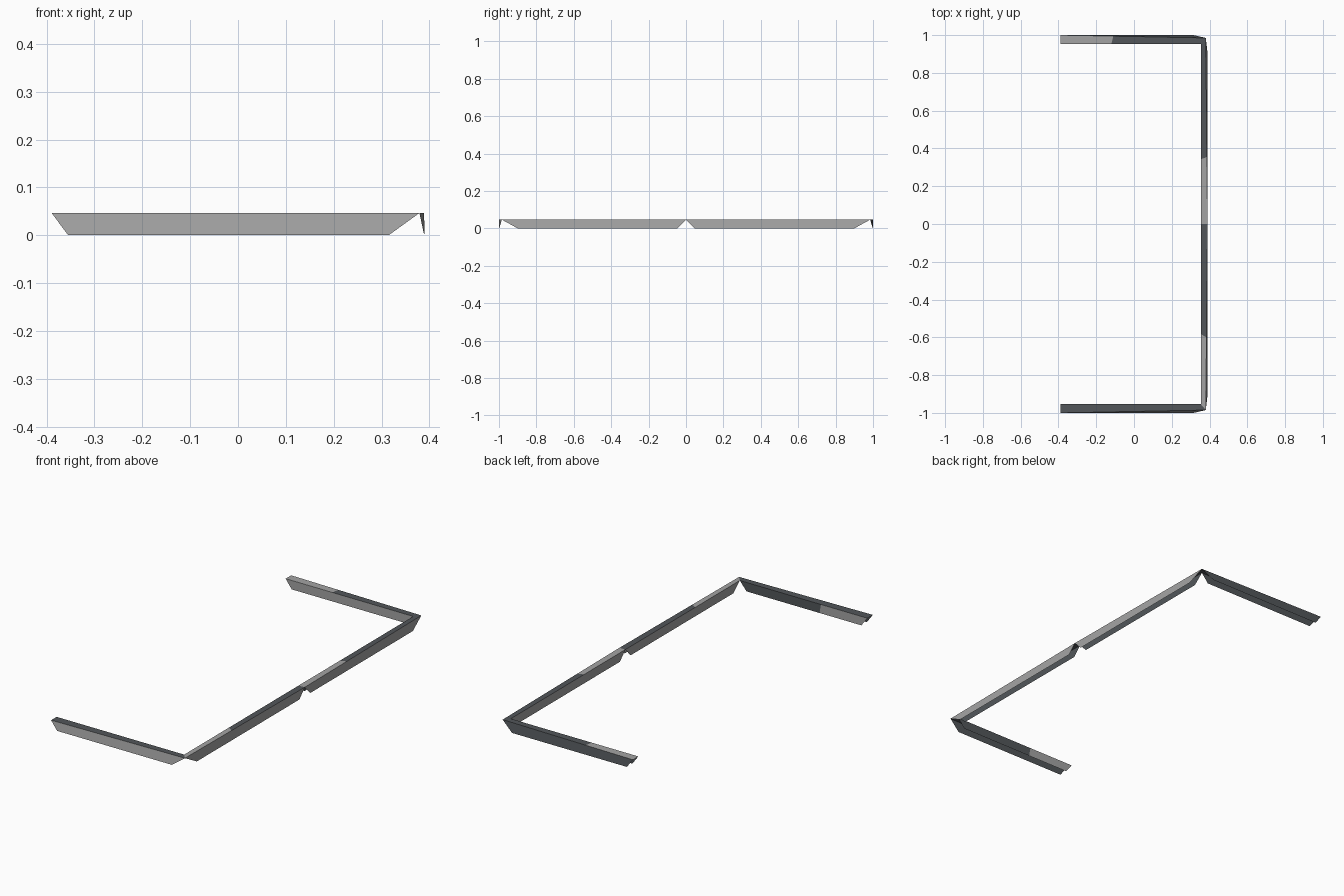
import bpy, bmesh
from mathutils import Vector

if "Cube" in bpy.data.objects:
    bpy.data.objects.remove(bpy.data.objects["Cube"])

H = 0.047      # height of the folded trim
GAP = 0.0004   # offset of each skin from the sheet's middle


def material(name, rgb):
    m = bpy.data.materials.new(name)
    m.diffuse_color = (*rgb, 1)
    m.use_nodes = True
    m.node_tree.nodes["Principled BSDF"].inputs["Base Color"].default_value = m.diffuse_color
    return m


LIGHT, DARK = 0, 1
mats = [material("light_grey", (0.37, 0.37, 0.37)),
        material("dark_grey", (0.085, 0.094, 0.102))]


def sheet(name, edge_a, edge_b, facing, front, back):
    """Thin two-skinned strip between two edges. front/back: list of
    (end fraction along the strip, colour)."""
    a0, a1 = map(Vector, edge_a)
    b0, b1 = map(Vector, edge_b)
    n = (a1 - a0).cross(b0 - a0).normalized()
    if n.dot(Vector(facing)) < 0:
        n.negate()
    bm = bmesh.new()
    for side, bands in ((1, front), (-1, back)):
        start = 0
        for end, colour in bands:
            pts = [a0.lerp(a1, start), a0.lerp(a1, end),
                   b0.lerp(b1, end), b0.lerp(b1, start)]
            off = n * GAP * (side - 1)
            f = bm.faces.new([bm.verts.new(p + off) for p in pts])
            f.normal_update()
            if f.normal.dot(n) * side < 0:
                f.normal_flip()
            f.material_index = colour
            start = end
    me = bpy.data.meshes.new(name)
    bm.to_mesh(me)
    bm.free()
    for m in mats:
        me.materials.append(m)
    bpy.context.collection.objects.link(bpy.data.objects.new(name, me))


CUT = 0.364    # fraction where the end colour changes on the short arms
IN_X, IN_Y = 0.354, 0.954
all_light, all_dark = [(1, LIGHT)], [(1, DARK)]
end_light = [(CUT, LIGHT), (1, DARK)]

for s, label in ((-1, "front"), (1, "back")):
    first = s < 0
    # short arm: flat top lip with an outer and an inner hanging flange
    arm_out = ((-0.39, s, H), (0.38, s * 0.985, H))
    arm_in = ((-0.39, s * IN_Y, H), (IN_X, s * IN_Y, H))
    sheet(label + "_arm_lip", arm_out, arm_in, (0, 0, 1),
          all_dark if first else end_light, end_light)
    sheet(label + "_arm_outer_flange", arm_out,
          ((-0.355, s, 0), (0.315, s, 0)), (0, s, 0),
          all_light if first else all_dark,
          all_dark if first else all_light)
    sheet(label + "_arm_inner_flange", arm_in,
          ((-0.355, s * IN_Y, 0), (0.315, s * IN_Y, 0)), (0, -s, 0),
          end_light if first else all_light,
          all_light if first else all_dark)
    # half of the long rail, from the middle out to the corner
    rail_out = ((0.389, 0, H), (0.38, s * 0.985, H))
    rail_in = ((IN_X, 0, H), (IN_X, s * IN_Y, H))
    sheet(label + "_rail_lip", rail_out, rail_in, (0, 0, 1),
          [(0.61, DARK), (1, LIGHT)] if first else [(0.36, LIGHT), (1, DARK)],
          all_dark)
    sheet(label + "_rail_outer_flange", rail_out,
          ((0.39, s * 0.045, 0), (0.39, s * 0.9, 0)), (1, 0, 0),
          all_light, all_light)
    sheet(label + "_rail_inner_flange", rail_in,
          ((IN_X, s * 0.045, 0), (IN_X, s * 0.9, 0)), (-1, 0, 0),
          all_light, all_dark)
